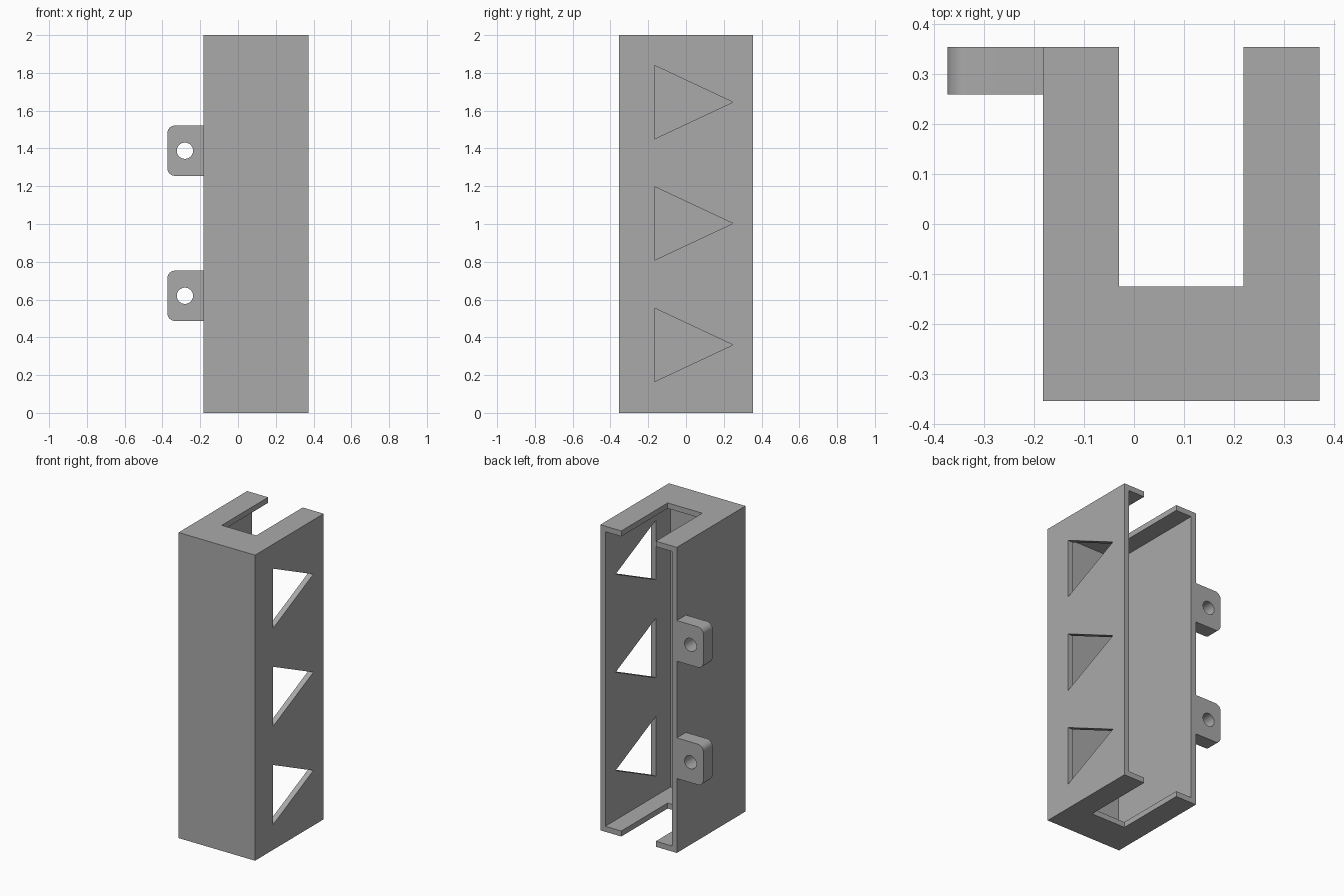
import bpy
import bmesh
import math
from mathutils import Vector

if "Cube" in bpy.data.objects:
    bpy.data.objects.remove(bpy.data.objects["Cube"], do_unlink=True)

GREY = (0.4, 0.4, 0.4, 1)
grey = bpy.data.materials.new("plain grey")
grey.use_nodes = True
grey.diffuse_color = GREY
grey.node_tree.nodes["Principled BSDF"].inputs["Base Color"].default_value = GREY

LEFT, RIGHT, FRONT, BACK, TOP = 0.372, -0.182, -0.355, 0.355, 2.0
WALL = 0.036


def prism(name, points, sweep):
    """Extrude a closed outline along the sweep vector."""
    bm = bmesh.new()
    face = bm.faces.new([bm.verts.new(p) for p in points])
    moved = bmesh.ops.extrude_face_region(bm, geom=[face])["geom"]
    verts = [g for g in moved if isinstance(g, bmesh.types.BMVert)]
    bmesh.ops.translate(bm, verts=verts, vec=Vector(sweep))
    bmesh.ops.recalc_face_normals(bm, faces=bm.faces)
    mesh = bpy.data.meshes.new(name)
    bm.to_mesh(mesh)
    bm.free()
    mesh.materials.append(grey)
    obj = bpy.data.objects.new(name, mesh)
    bpy.context.collection.objects.link(obj)
    return obj


def box(name, x0, x1, y0, y1, z0, z1):
    corners = [(x0, y0, z0), (x1, y0, z0), (x1, y1, z0), (x0, y1, z0)]
    return prism(name, corners, (0, 0, z1 - z0))


def arc(x, z, radius, start, end, steps):
    angles = [math.radians(start + (end - start) * i / steps) for i in range(steps + 1)]
    return [(x + radius * math.cos(a), BACK, z + radius * math.sin(a)) for a in angles]


def cut(target, cutters):
    """Subtract the cutters, apply the result and remove the helpers."""
    for cutter in cutters:
        cutter.hide_render = True
        mod = target.modifiers.new("cut", "BOOLEAN")
        mod.operation = "DIFFERENCE"
        mod.solver = "EXACT"
        mod.object = cutter
    bpy.context.view_layer.objects.active = target
    for mod in list(target.modifiers):
        bpy.ops.object.modifier_apply(modifier=mod.name)
    for cutter in cutters:
        bpy.data.objects.remove(cutter, do_unlink=True)


# Housing: hollow, open at the back, slotted through both end plates
housing = box("housing", RIGHT, LEFT, FRONT, BACK, 0, TOP)
cutters = [
    box("cavity", RIGHT + WALL, LEFT - WALL, FRONT + WALL, BACK + 0.1, WALL, TOP - WALL),
    box("slot", -0.03, 0.22, -0.125, BACK + 0.2, -0.1, TOP + 0.1),
]
# Triangular windows in the left wall only
for z in (0.36, 1.003, 1.645):
    outline = [(LEFT - 0.1, -0.168, z - 0.195), (LEFT - 0.1, 0.248, z),
               (LEFT - 0.1, -0.168, z + 0.195)]
    cutters.append(prism("window", outline, (0.2, 0, 0)))
cut(housing, cutters)

# Mounting ears with rounded outer corners and a screw hole
OUTER, EAR_DEPTH, HALF, ROUND = -0.374, 0.095, 0.133, 0.04
for label, z in (("lower", 0.62), ("upper", 1.388)):
    outline = [(RIGHT, BACK, z - HALF), (RIGHT, BACK, z + HALF)]
    outline += arc(OUTER + ROUND, z + HALF - ROUND, ROUND, 90, 180, 8)
    outline += arc(OUTER + ROUND, z - HALF + ROUND, ROUND, 180, 270, 8)
    ear = prism(label + "_mounting_ear", outline, (0, -EAR_DEPTH, 0))
    hole = prism("screw_hole", arc(-0.281, z, 0.043, 0, 352.5, 47), (0, -0.3, 0))
    hole.location.y = 0.1
    bpy.context.view_layer.update()
    cut(ear, [hole])
    bpy.ops.object.select_all(action="DESELECT")
    ear.select_set(True)
    bpy.ops.object.shade_smooth_by_angle(angle=math.radians(30))
